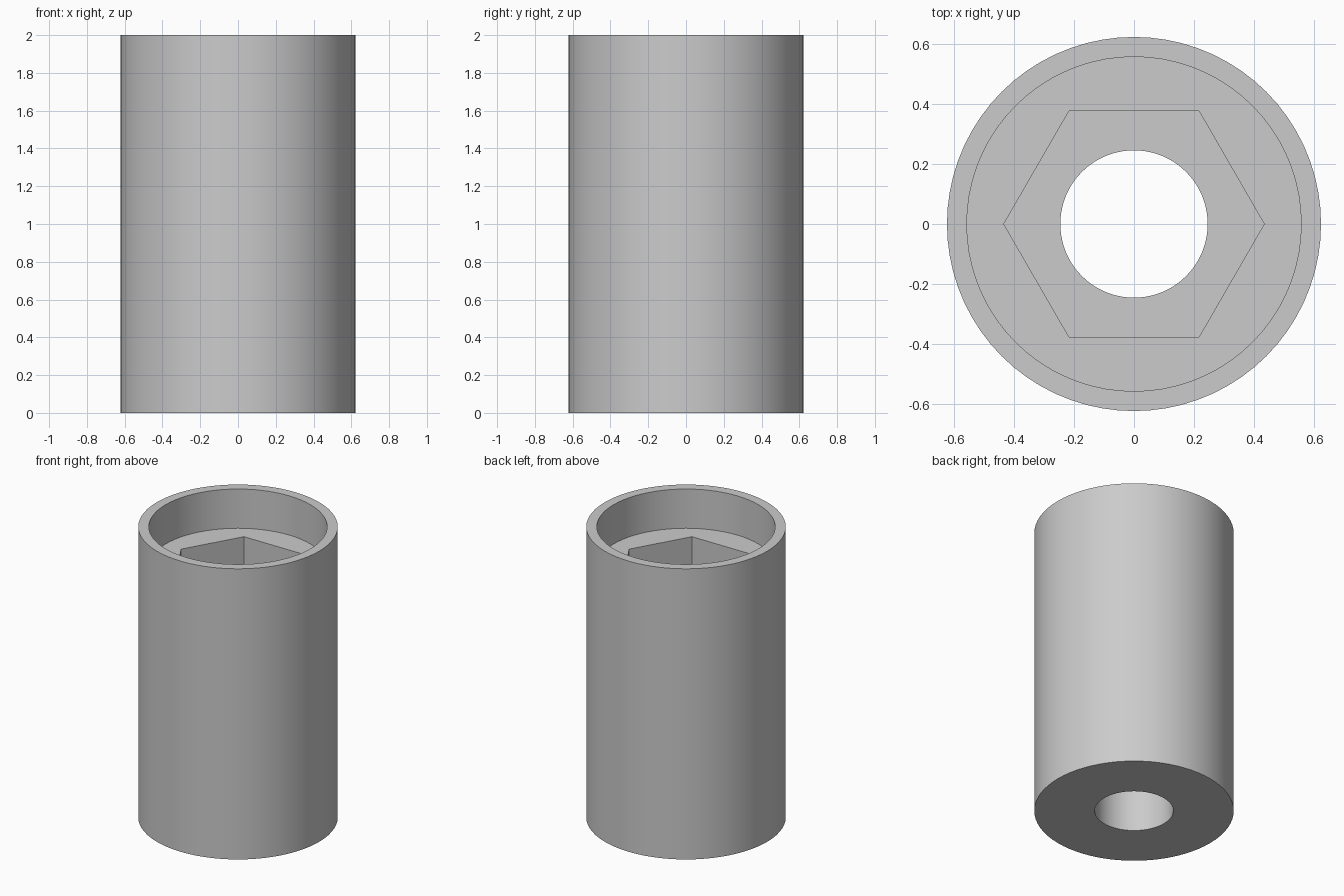
import bpy
import bmesh
from math import cos, sin, pi

cube = bpy.data.objects.get("Cube")
if cube:
    bpy.data.objects.remove(cube, do_unlink=True)

SIDES = 72              # multiple of six, so the hexagon corners fall on points
OUTER, RECESS, BORE = 0.622, 0.556, 0.245
HEX_FLAT = 0.375        # half the width across flats
HEIGHT, RECESS_FLOOR, HEX_FLOOR = 2.0, 1.73, 1.35


def circle(radius):
    return lambda angle: radius


def hexagon(apothem):
    return lambda angle: apothem / cos(angle % (pi / 3) - pi / 6)


# Closed section of the sleeve: outside, rim, recess, hex pocket, through bore
section = [
    (circle(OUTER), 0),
    (circle(OUTER), HEIGHT),
    (circle(RECESS), HEIGHT),
    (circle(RECESS), RECESS_FLOOR),
    (hexagon(HEX_FLAT), RECESS_FLOOR),
    (hexagon(HEX_FLAT), HEX_FLOOR),
    (circle(BORE), HEX_FLOOR),
    (circle(BORE), 0),
]

# Rings of points joined by quads
bm = bmesh.new()
rings = []
for radius, z in section:
    ring = []
    for i in range(SIDES):
        # the half-step keeps the modulo steady at the hexagon corners
        a = 2 * pi * i / SIDES
        r = radius(a + 1e-9)
        ring.append(bm.verts.new((r * cos(a), r * sin(a), z)))
    rings.append(ring)
for k, ring in enumerate(rings):
    after = rings[(k + 1) % len(rings)]
    for i in range(SIDES):
        j = (i + 1) % SIDES
        bm.faces.new((ring[i], ring[j], after[j], after[i]))
bmesh.ops.recalc_face_normals(bm, faces=bm.faces)

mesh = bpy.data.meshes.new("hex_socket_sleeve")
bm.to_mesh(mesh)
bm.free()
sleeve = bpy.data.objects.new("hex_socket_sleeve", mesh)
bpy.context.collection.objects.link(sleeve)

# Plain grey
grey = bpy.data.materials.new("light_grey")
grey.use_nodes = True
colour = (0.6, 0.6, 0.6, 1)
grey.diffuse_color = colour
grey.node_tree.nodes["Principled BSDF"].inputs["Base Color"].default_value = colour
mesh.materials.append(grey)

# Smooth round walls, crisp edges
bpy.ops.object.select_all(action="DESELECT")
sleeve.select_set(True)
bpy.context.view_layer.objects.active = sleeve
bpy.ops.object.shade_smooth_by_angle(angle=pi / 6)
